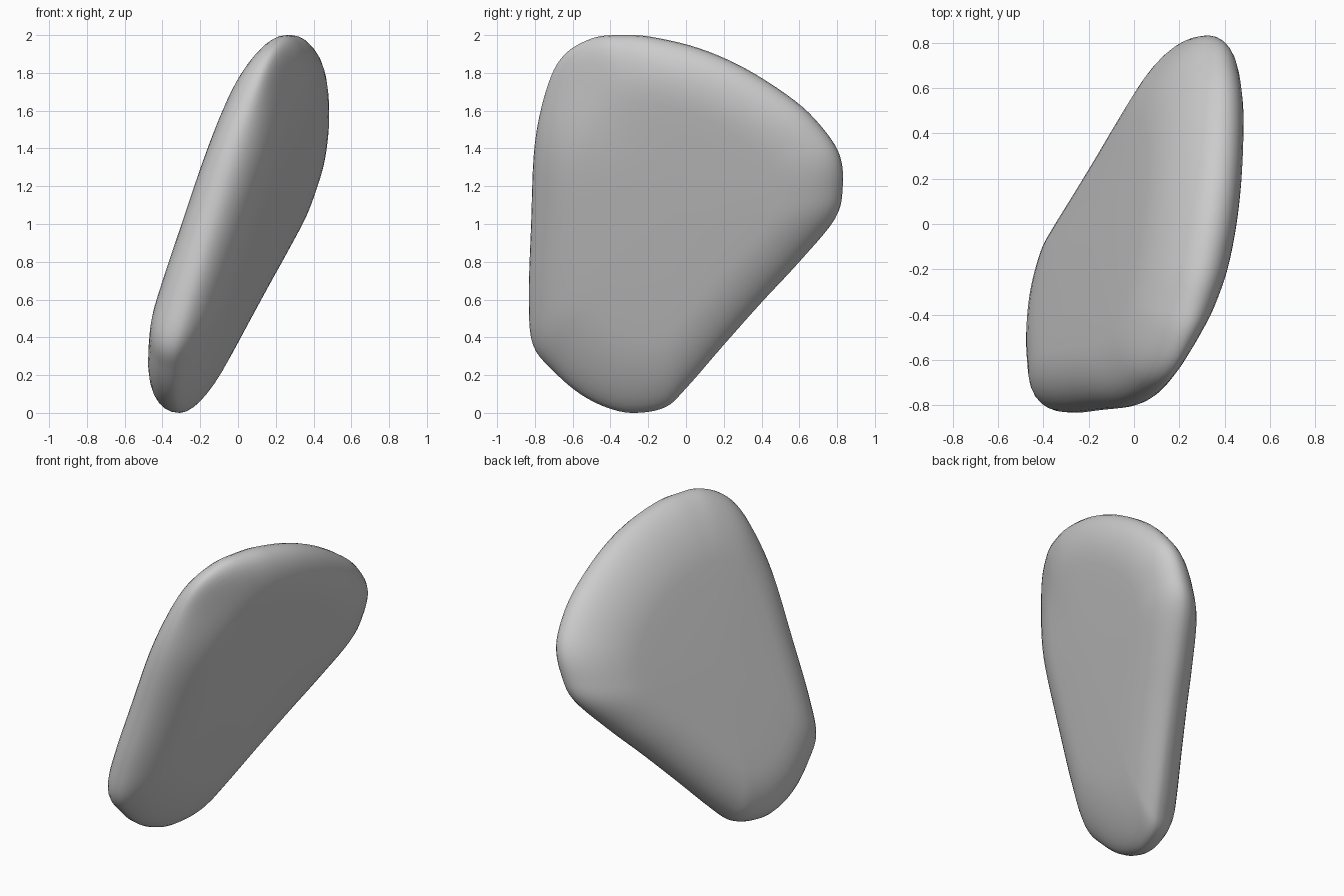
import bpy, bmesh, math
from mathutils import Vector

if "Cube" in bpy.data.objects:
    bpy.data.objects.remove(bpy.data.objects["Cube"])

# Side outline of the stone as (y, z)
OUTLINE = [(-0.27, 0.0), (-0.11, 0.03), (0.0, 0.13), (0.2, 0.36), (0.4, 0.585), (0.6, 0.80),
           (0.79, 1.03), (0.83, 1.2), (0.815, 1.36), (0.73, 1.5), (0.58, 1.65), (0.32, 1.82),
           (0.07, 1.93), (-0.18, 1.99), (-0.34, 2.0), (-0.49, 1.985), (-0.64, 1.9),
           (-0.73, 1.74), (-0.80, 1.43), (-0.82, 1.0), (-0.832, 0.6), (-0.81, 0.36),
           (-0.7, 0.22), (-0.56, 0.1), (-0.41, 0.025)]
CENTRE = Vector((-0.1, 1.05))
STEPS = 5


def smooth_loop(points, steps):
    """Closed Catmull-Rom curve through the points."""
    p = [Vector(q) for q in points]
    n = len(p)
    out = []
    for i in range(n):
        a, b, c, d = p[i - 1], p[i], p[(i + 1) % n], p[(i + 2) % n]
        for s in range(steps):
            t = s / steps
            out.append(0.5 * (2 * b + (c - a) * t + (2 * a - 5 * b + 4 * c - d) * t * t
                              + (3 * b - a - 3 * c + d) * t ** 3))
    return out


def surface_point(q, scale, side):
    """Point on the leaning slab; side is -1 (left face) or 1 (right face)."""
    y, z = CENTRE + (q - CENTRE) * scale
    middle = -0.243 + 0.295 * z + 0.24 * y
    if side < 0:
        half = 0.2 + 0.035 * (1 - z)
    else:
        half = 0.16 + 0.04 * (z - 1) - 0.09 * math.exp(-((y + 0.7) ** 2 + (z - 1.85) ** 2) / 0.1)
    u = max(0.0, (scale - 0.62) / 0.38)
    dome = 0.02 * (1 - scale ** 2)
    return (middle + side * (half * math.sqrt(max(0.0, 1 - u * u)) + dome), y, z)


# Rings run from the left face, over the rim, to the right face
rim = [0.62 + 0.38 * math.sin(math.radians(a)) for a in range(0, 90, 9)]
inner = [0.12, 0.25, 0.38, 0.5]
rings = [(k, -1) for k in inner + rim] + [(1.0, 1)] + [(k, 1) for k in reversed(inner + rim)]

loop = smooth_loop(OUTLINE, STEPS)
n = len(loop)
bm = bmesh.new()
grid = [[bm.verts.new(surface_point(q, k, s)) for q in loop] for k, s in rings]
for r0, r1 in zip(grid, grid[1:]):
    for i in range(n):
        j = (i + 1) % n
        bm.faces.new((r0[i], r0[j], r1[j], r1[i]))

# Close the centre of both faces
for ring, side in ((grid[0], -1), (grid[-1], 1)):
    tip = bm.verts.new(surface_point(CENTRE, 0.0, side))
    for i in range(n):
        bm.faces.new((ring[i], ring[(i + 1) % n], tip))

bmesh.ops.recalc_face_normals(bm, faces=bm.faces)
for f in bm.faces:
    f.smooth = True
mesh = bpy.data.meshes.new("stone")
bm.to_mesh(mesh)
bm.free()
stone = bpy.data.objects.new("stone", mesh)
bpy.context.collection.objects.link(stone)
